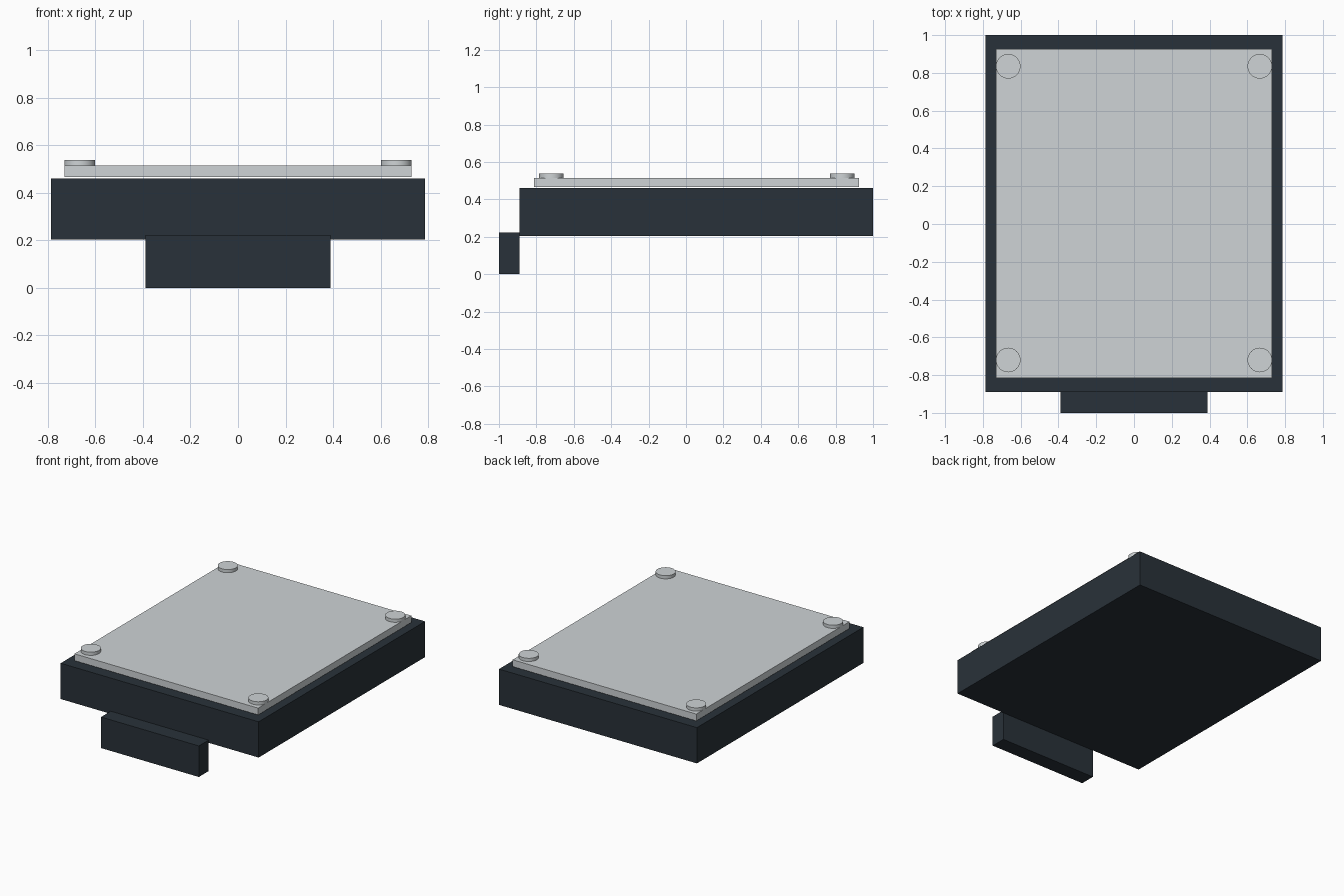
import bpy
import bmesh
from mathutils import Matrix

if "Cube" in bpy.data.objects:
    bpy.data.objects.remove(bpy.data.objects["Cube"])


def material(name, colour):
    m = bpy.data.materials.new(name)
    m.diffuse_color = colour
    m.use_nodes = True
    m.node_tree.nodes["Principled BSDF"].inputs["Base Color"].default_value = m.diffuse_color
    return m


dark = material("dark slate", (0.022, 0.031, 0.041, 1.0))
light = material("light grey", (0.62, 0.655, 0.67, 1.0))


def finish(name, bm, mat):
    bmesh.ops.recalc_face_normals(bm, faces=bm.faces)
    me = bpy.data.meshes.new(name)
    bm.to_mesh(me)
    bm.free()
    me.materials.append(mat)
    ob = bpy.data.objects.new(name, me)
    bpy.context.collection.objects.link(ob)
    return ob


def box(name, half_x, y, z, mat):
    bm = bmesh.new()
    size = (2 * half_x, y[1] - y[0], z[1] - z[0], 1)
    centre = (0, sum(y) / 2, sum(z) / 2)
    bmesh.ops.create_cube(bm, size=1, matrix=Matrix.Translation(centre) @ Matrix.Diagonal(size))
    return finish(name, bm, mat)


def disc(name, x, y, z, radius, mat):
    bm = bmesh.new()
    bmesh.ops.create_cone(bm, cap_ends=True, segments=32, radius1=radius, radius2=radius,
                          depth=z[1] - z[0], matrix=Matrix.Translation((x, y, sum(z) / 2)))
    # smooth rim, flat caps
    for f in bm.faces:
        f.smooth = len(f.verts) == 4
    for e in bm.edges:
        e.smooth = all(f.smooth for f in e.link_faces)
    return finish(name, bm, mat)


# Main body and the tab on its front
box("body", 0.787, (-0.89, 1.0), (0.204, 0.461), dark)
box("front_tab", 0.389, (-1.0, -0.89), (0.0, 0.223), dark)

# Cover plate, just clear of the body, with four corner buttons
box("cover_plate", 0.73, (-0.814, 0.926), (0.466, 0.515), light)
for side, x in (("left", -0.666), ("right", 0.666)):
    for end, y in (("front", -0.72), ("back", 0.835)):
        disc(f"{end}_{side}_button", x, y, (0.515, 0.538), 0.065, light)
